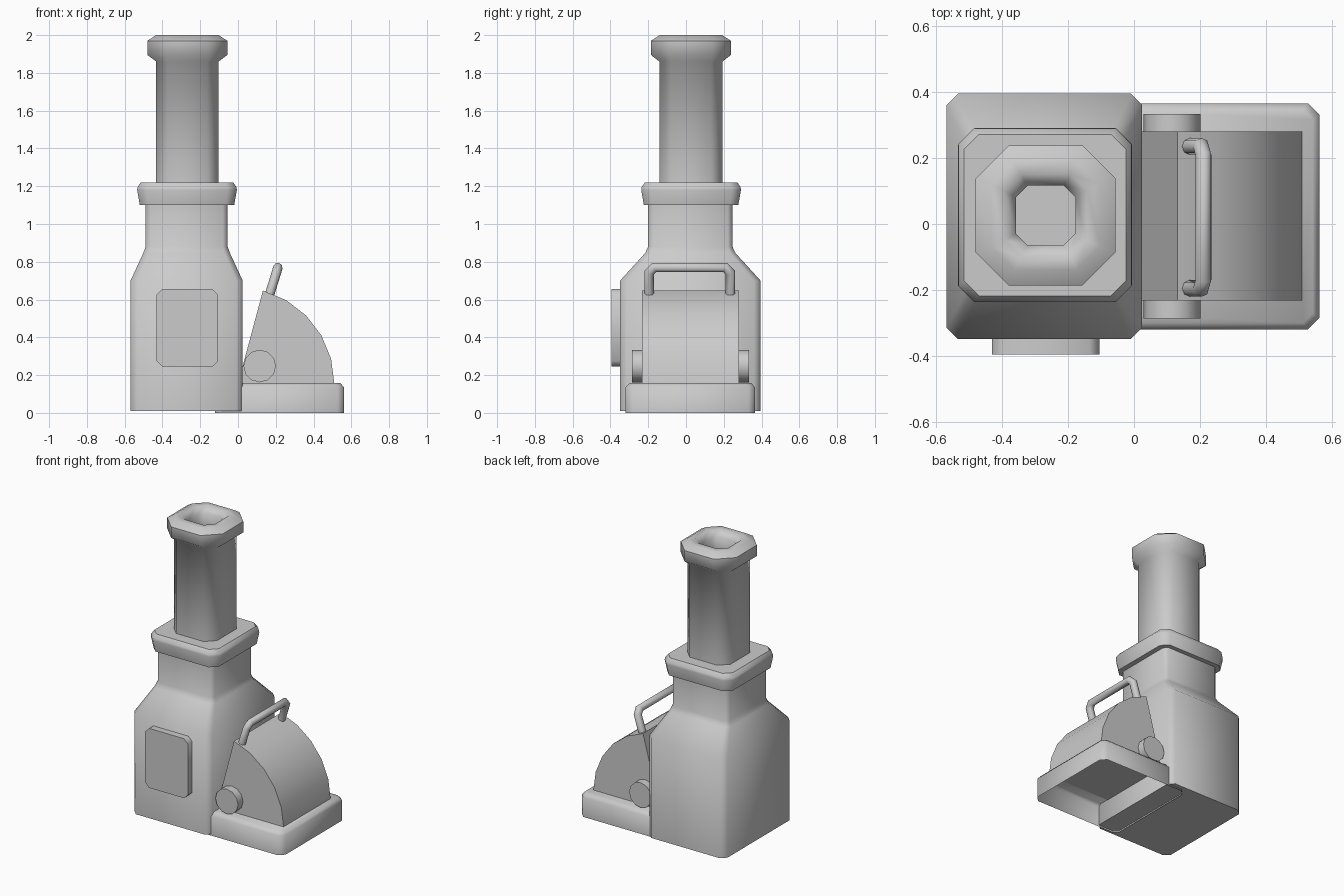
import bpy, bmesh, math
from mathutils import Vector, Matrix

if "Cube" in bpy.data.objects:
    bpy.data.objects.remove(bpy.data.objects["Cube"])

grey = bpy.data.materials.new("plain_grey")
grey.use_nodes = True
GREY = (0.6, 0.6, 0.6, 1)
grey.diffuse_color = GREY
grey.node_tree.nodes["Principled BSDF"].inputs["Base Color"].default_value = GREY


def finish(name, bm, angle=50):
    bmesh.ops.recalc_face_normals(bm, faces=bm.faces)
    mesh = bpy.data.meshes.new(name)
    bm.to_mesh(mesh)
    bm.free()
    mesh.materials.append(grey)
    obj = bpy.data.objects.new(name, mesh)
    bpy.context.collection.objects.link(obj)
    bpy.ops.object.select_all(action="DESELECT")
    obj.select_set(True)
    bpy.context.view_layer.objects.active = obj
    bpy.ops.object.shade_smooth_by_angle(angle=math.radians(angle))
    return obj


def skin(bm, rings, start=True, end=True):
    """Bridge matching loops of points, with optional end caps."""
    loops = [[bm.verts.new(p) for p in ring] for ring in rings]
    n = len(loops[0])
    for a, b in zip(loops, loops[1:]):
        for i in range(n):
            j = (i + 1) % n
            bm.faces.new((a[i], a[j], b[j], b[i]))
    if start:
        bm.faces.new(loops[0][::-1])
    if end:
        bm.faces.new(loops[-1])


def chamfered(hx, hy, c):
    """Rectangle outline with cut corners."""
    return [(hx, c - hy), (hx, hy - c), (hx - c, hy), (c - hx, hy),
            (-hx, hy - c), (-hx, c - hy), (c - hx, -hy), (hx - c, -hy)]


def stack(name, centre, levels, start=True):
    """Chamfered outlines (half x, half y, corner, height) stacked upward."""
    bm = bmesh.new()
    cx, cy = centre
    skin(bm, [[(cx + x, cy + y, z) for x, y in chamfered(hx, hy, c)]
              for hx, hy, c, z in levels], start)
    return finish(name, bm)


# Furnace body with sloping shoulders
stack("furnace_body", (-0.272, 0.023), [
    (0.297, 0.372, 0.035, 0.01), (0.297, 0.372, 0.035, 0.70),
    (0.23, 0.24, 0.03, 0.845), (0.217, 0.223, 0.025, 0.88),
    (0.217, 0.223, 0.025, 1.12)])

# Collar between body and chimney
stack("collar", (-0.27, 0.027), [
    (0.25, 0.25, 0.045, 1.10), (0.264, 0.264, 0.05, 1.18),
    (0.262, 0.262, 0.05, 1.195), (0.245, 0.245, 0.045, 1.22)])

# Chimney, rounded rim and flue recess
stack("chimney", (-0.268, 0.026), [
    (0.165, 0.167, 0.06, 1.20), (0.165, 0.167, 0.06, 1.86),
    (0.212, 0.212, 0.1, 1.895), (0.212, 0.212, 0.1, 1.97),
    (0.165, 0.165, 0.07, 2.0), (0.125, 0.125, 0.05, 2.0),
    (0.09, 0.09, 0.035, 1.965), (0.09, 0.09, 0.035, 1.88)])

# Base tray, open underneath
stack("base_tray", (0.22, 0.023), [
    (0.342, 0.343, 0.035, 0), (0.342, 0.343, 0.035, 0.135),
    (0.322, 0.323, 0.03, 0.157)], start=False)

# Quarter-round hood
bm = bmesh.new()
radius, floor = 0.51, 0.155
profile = [(0, floor)] + [
    (radius * math.cos(math.radians(a)), floor + radius * math.sin(math.radians(a)))
    for a in range(0, 76, 15)]
skin(bm, [[(x, y, z) for x, z in profile] for y in (-0.232, 0.28)])
finish("hood", bm, 40)

# Pivot drum through the hood
bm = bmesh.new()
bmesh.ops.create_cone(bm, cap_ends=True, segments=12, radius1=0.086, radius2=0.086,
                      depth=0.62, matrix=Matrix.Translation((0.115, 0.023, 0.248))
                      @ Matrix.Rotation(math.pi / 2, 4, "X"))
finish("pivot_drum", bm)

# Front access panel
bm = bmesh.new()
skin(bm, [[(-0.268 + x, y, 0.45 + z) for x, z in chamfered(0.163, 0.205, 0.03)]
          for y in (-0.30, -0.395)])
finish("access_panel", bm)

# Bent tube handle, swept with mitred rings
half = [(0.215, 0.162, 0.61), (0.215, 0.203, 0.742), (0.187, 0.211, 0.77)]
path = [Vector((x, 0.02 + y, z)) for y, x, z in half]
path += [Vector((x, 0.02 - y, z)) for y, x, z in reversed(half)]
side = Vector((0.957, 0, -0.29)).normalized()
rings = []
for i, p in enumerate(path):
    before = (p - path[max(i - 1, 0)]).normalized()
    after = (path[min(i + 1, len(path) - 1)] - p).normalized()
    tangent = (before + after).normalized()
    across = tangent.cross(side).normalized()
    stretch = 1 / max(tangent.dot(before), tangent.dot(after))
    rings.append([p + 0.025 * (math.cos(t) * side + stretch * math.sin(t) * across)
                  for t in (k * math.tau / 8 for k in range(8))])
bm = bmesh.new()
skin(bm, rings)
finish("handle", bm, 60)
